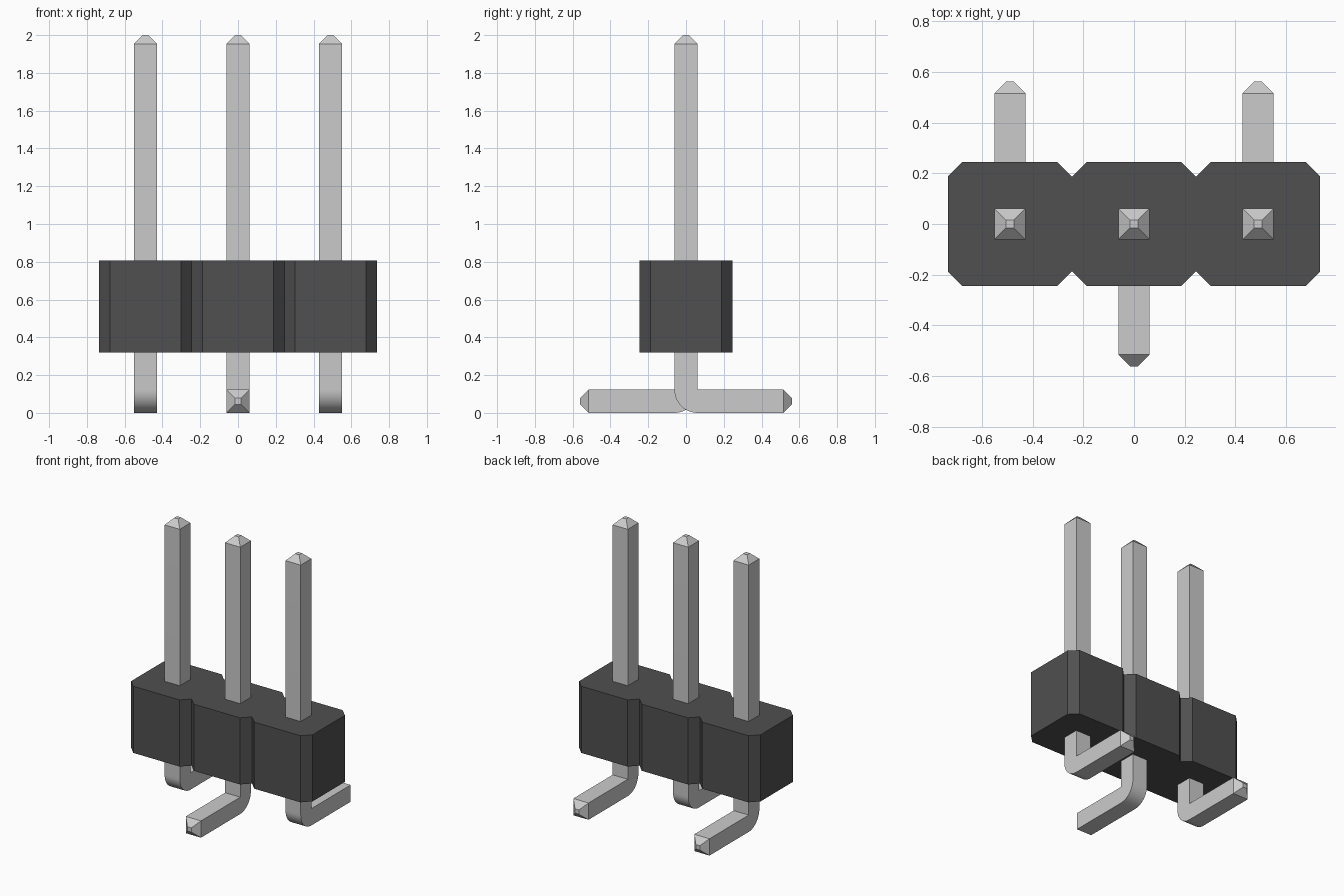
import bpy
import bmesh
import math
from mathutils import Matrix, Vector

if "Cube" in bpy.data.objects:
    bpy.data.objects.remove(bpy.data.objects["Cube"], do_unlink=True)

PITCH = 0.49      # spacing between pins
HALF = 0.0615     # half thickness of a pin
TIP = 0.016       # half width of the blunt pin tip
TAPER = 0.046     # length of the tapered tip


def material(name, value):
    mat = bpy.data.materials.new(name)
    mat.use_nodes = True
    colour = (value, value, value, 1)
    mat.diffuse_color = colour
    mat.node_tree.nodes["Principled BSDF"].inputs["Base Color"].default_value = colour
    return mat


def prism(points, offset):
    """Extrude a closed outline by the offset vector."""
    bm = bmesh.new()
    face = bm.faces.new([bm.verts.new(p) for p in points])
    ext = bmesh.ops.extrude_face_region(bm, geom=[face])
    verts = [g for g in ext["geom"] if isinstance(g, bmesh.types.BMVert)]
    bmesh.ops.translate(bm, verts=verts, vec=offset)
    bmesh.ops.recalc_face_normals(bm, faces=bm.faces)
    return bm


def finish(bm, name, mat):
    bmesh.ops.recalc_face_normals(bm, faces=bm.faces)
    mesh = bpy.data.meshes.new(name)
    bm.to_mesh(mesh)
    bm.free()
    mesh.materials.append(mat)
    obj = bpy.data.objects.new(name, mesh)
    bpy.context.collection.objects.link(obj)
    return obj


def taper(bm, direction):
    """Pull the end face facing the direction out into a blunt point."""
    direction = Vector(direction)
    end = max(bm.faces, key=lambda f: f.calc_center_median().dot(direction)
              if f.normal.dot(direction) > 0.99 else -9)
    new = bmesh.ops.extrude_discrete_faces(bm, faces=[end])["faces"][0]
    centre = new.calc_center_median()
    bmesh.ops.scale(bm, verts=new.verts, vec=[TIP / HALF] * 3,
                    space=Matrix.Translation(-centre))
    bmesh.ops.translate(bm, verts=new.verts, vec=direction * TAPER)


def pin(name, x, side, mat):
    """Bent square pin whose foot points to side (+1 back, -1 front)."""
    top, reach, r = 2 - TAPER, 0.562 - TAPER, 2 * HALF
    outline = [(HALF, r), (HALF, top), (-HALF, top)]
    # Rounded outer bend about the sharp inner corner
    for i in range(13):
        a = math.pi + i / 12 * math.pi / 2
        outline.append((HALF + r * math.cos(a), r + r * math.sin(a)))
    outline += [(reach, 0), (reach, r)]
    bm = prism([(x - HALF, side * y, z) for y, z in outline], (r, 0, 0))
    taper(bm, (0, 0, 1))
    taper(bm, (0, side, 0))
    obj = finish(bm, name, mat)
    bpy.ops.object.select_all(action="DESELECT")
    obj.select_set(True)
    bpy.context.view_layer.objects.active = obj
    bpy.ops.object.shade_smooth_by_angle(angle=math.radians(30))


black = material("black plastic", 0.08)
silver = material("silver metal", 0.6)

# Housing: three joined blocks with chamfered corners
h, c = PITCH / 2, 0.058
front = []
for i in (-1, 0, 1):
    x = i * PITCH
    front += [(x - h, -h + c), (x - h + c, -h), (x + h - c, -h)]
front.append((3 * h, -h + c))
outline = front + [(-x, -y) for x, y in front]
finish(prism([(x, y, 0.32) for x, y in outline], (0, 0, 0.488)), "housing", black)

# Pins with feet alternating back and front
pin("right_pin", -PITCH, 1, silver)
pin("middle_pin", 0, -1, silver)
pin("left_pin", PITCH, 1, silver)
